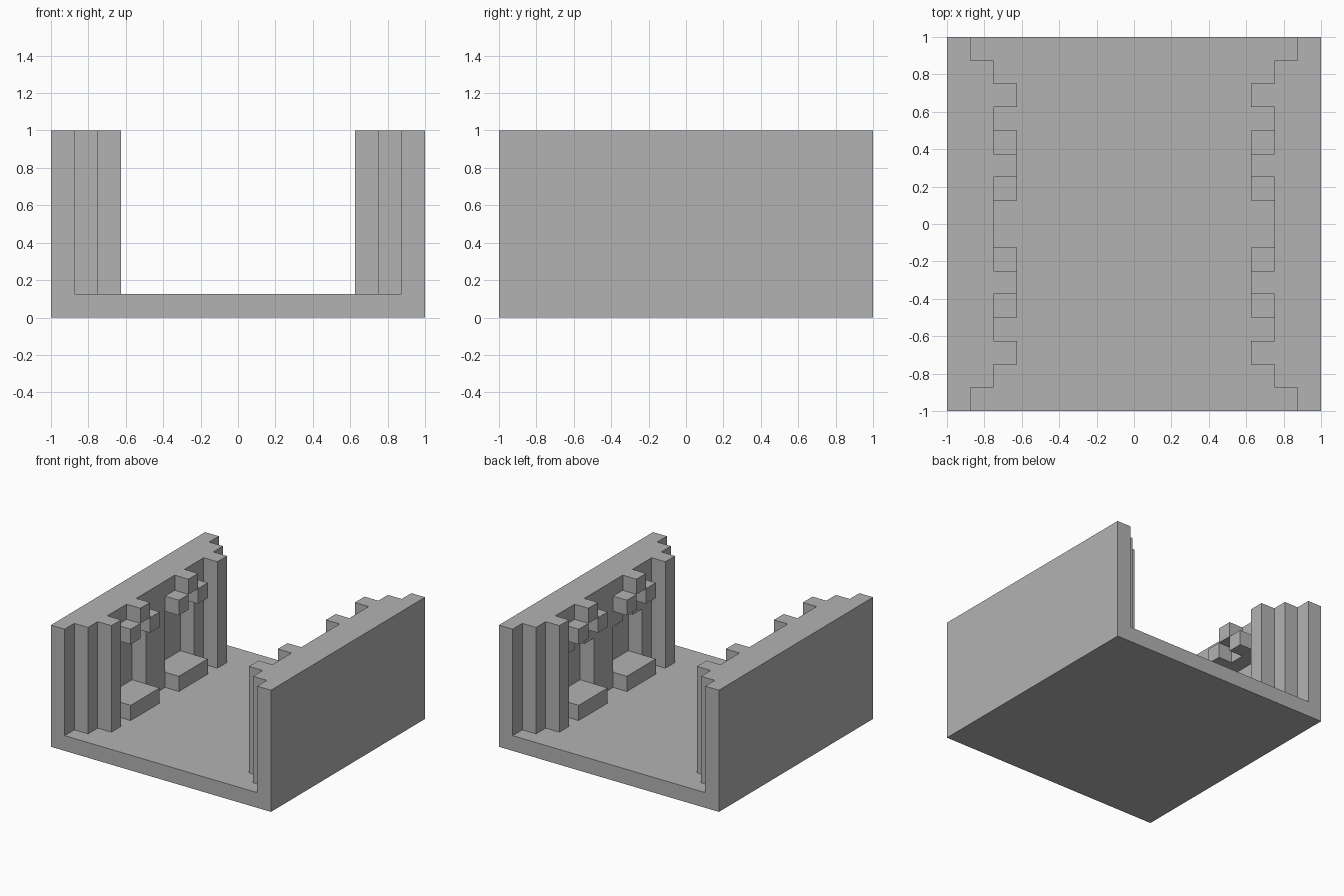
import bpy
import bmesh
from mathutils import Vector

cube = bpy.data.objects.get("Cube")
if cube:
    bpy.data.objects.remove(cube, do_unlink=True)

U = 0.125          # block size; all parts sit on a 16 x 16 x 8 grid
NICHES = (4, 9)    # first row of each three-row niche

stone = bpy.data.materials.new("grey stone")
stone.use_nodes = True
stone.diffuse_color = (0.45, 0.45, 0.45, 1)
stone.node_tree.nodes["Principled BSDF"].inputs["Base Color"].default_value = (0.45, 0.45, 0.45, 1)


def prism(name, outline, direction):
    """Extrude a closed outline given in grid units measured from the wall corner."""
    bm = bmesh.new()
    place = lambda p: (Vector(p) - Vector((8, 8, 0))) * U
    face = bm.faces.new([bm.verts.new(place(p)) for p in outline])
    moved = bmesh.ops.extrude_face_region(bm, geom=[face])["geom"]
    bmesh.ops.translate(bm, vec=Vector(direction) * U,
                        verts=[v for v in moved if isinstance(v, bmesh.types.BMVert)])
    bmesh.ops.recalc_face_normals(bm, faces=bm.faces)
    mesh = bpy.data.meshes.new(name)
    bm.to_mesh(mesh)
    bm.free()
    mesh.materials.append(stone)
    obj = bpy.data.objects.new(name, mesh)
    bpy.context.collection.objects.link(obj)
    return obj


def block(name, side, x, y, z):
    """Box spanning grid ranges; x is the depth from the outside of the wall."""
    a, b = [i if side < 0 else 16 - i for i in x]
    outline = [(a, y[0], z[0]), (b, y[0], z[0]), (b, y[1], z[0]), (a, y[1], z[0])]
    return prism(name, outline, (0, 0, z[1] - z[0]))


# Floor and outer walls as one channel
channel = [(0, 0), (16, 0), (16, 8), (15, 8), (15, 1), (1, 1), (1, 8), (0, 8)]
prism("floor_and_outer_walls", [(x, 0, z) for x, z in channel], (0, 16, 0))

# Stepped inner face of a wall: the front half is mirrored to the back
half = [(1, 1), (2, 1), (2, 2), (3, 2), (3, 3), (2, 3)]
steps = half + [(x, 16 - y) for x, y in reversed(half)]

for side, label in ((-1, "right"), (1, "left")):
    lining = prism(label + "_wall_lining",
                   [(x if side < 0 else 16 - x, y, 1) for x, y in steps], (0, 0, 7))

    # Recessed niches
    cutters = []
    for row in NICHES:
        cutter = block("niche_cutter", side, (0.5, 3.5), (row, row + 3), (0, 6))
        cutter.hide_render = True
        cut = lining.modifiers.new("niche", "BOOLEAN")
        cut.operation = "DIFFERENCE"
        cut.solver = "EXACT"
        cut.object = cutter
        cutters.append(cutter)
    bpy.context.view_layer.update()
    graph = bpy.context.evaluated_depsgraph_get()
    carved = bpy.data.meshes.new_from_object(lining.evaluated_get(graph))
    lining.modifiers.clear()
    lining.data = carved
    for cutter in cutters:
        bpy.data.objects.remove(cutter, do_unlink=True)

    # Bench in each niche, with a canopy of three blocks above
    for row in NICHES:
        block(label + "_niche_bench", side, (1, 3), (row, row + 3), (1, 2))
        block(label + "_canopy_top", side, (2, 3), (row + 1, row + 2), (7, 8))
        for y in (row, row + 2):
            block(label + "_canopy_arm", side, (2, 3), (y, y + 1), (6, 7))
            if side > 0:
                block("niche_shoulder", side, (1, 2), (y, y + 1), (5, 6))
